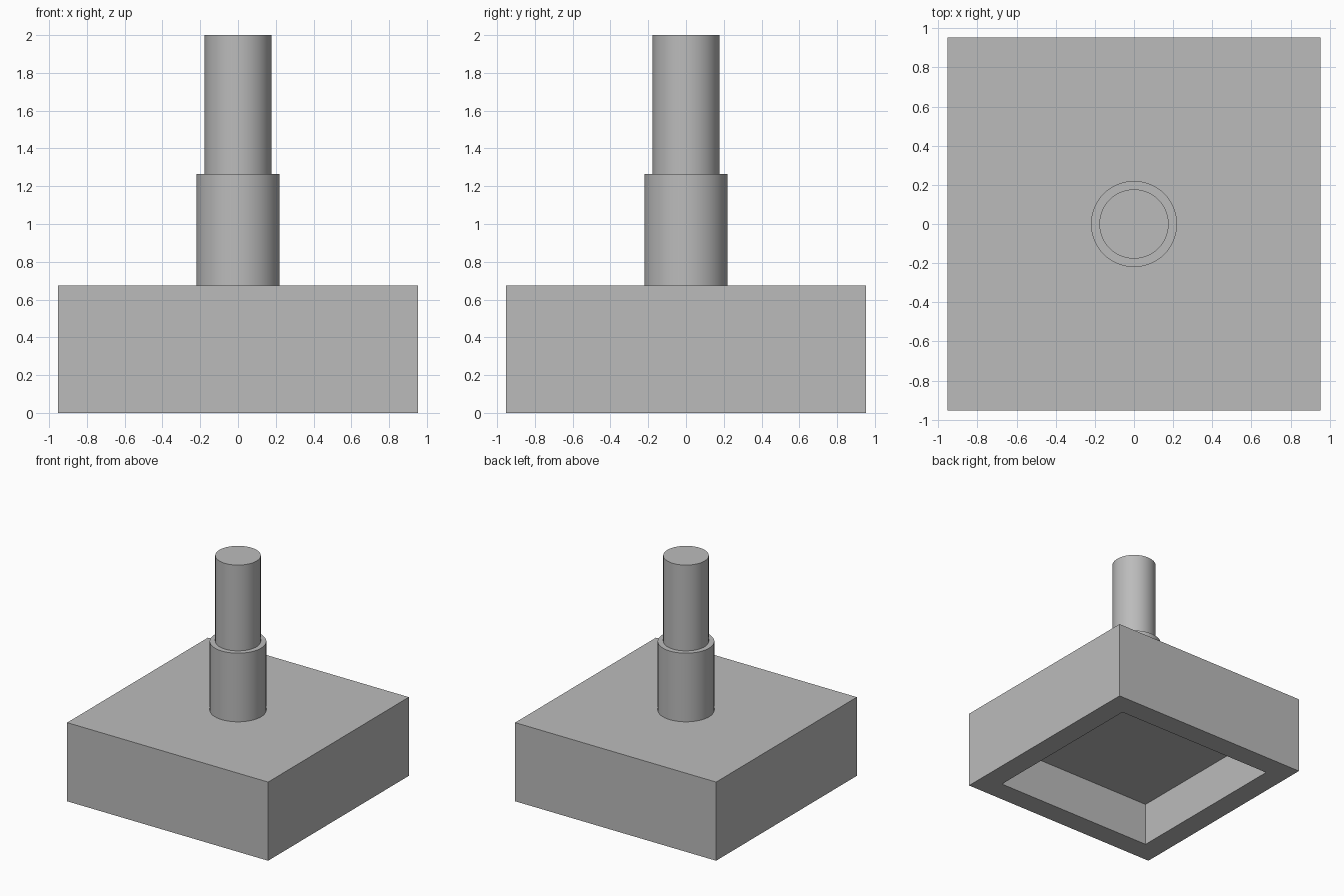
import bpy
import bmesh
import math

cube = bpy.data.objects.get("Cube")
if cube:
    bpy.data.objects.remove(cube, do_unlink=True)

HALF, BASE_TOP = 0.954, 0.675
INNER, CAVITY_TOP = 0.764, 0.375
SIDES = 96

grey = bpy.data.materials.new("plain_grey")
grey.use_nodes = True
COLOUR = (0.5, 0.5, 0.5, 1)
grey.diffuse_color = COLOUR
grey.node_tree.nodes["Principled BSDF"].inputs["Base Color"].default_value = COLOUR


def lathe_rings(name, rings, sides, turn=0.0, smooth=False):
    """Skin a stack of (radius, height) rings and cap both ends."""
    bm = bmesh.new()
    loops = []
    for radius, z in rings:
        angles = [turn + math.tau * i / sides for i in range(sides)]
        loops.append([bm.verts.new((radius * math.cos(a), radius * math.sin(a), z))
                      for a in angles])
    for low, high in zip(loops, loops[1:]):
        for i in range(sides):
            j = (i + 1) % sides
            bm.faces.new((low[i], low[j], high[j], high[i]))
    bm.faces.new(loops[0][::-1])
    bm.faces.new(loops[-1])
    bmesh.ops.recalc_face_normals(bm, faces=bm.faces)
    mesh = bpy.data.meshes.new(name)
    bm.to_mesh(mesh)
    bm.free()
    mesh.materials.append(grey)
    obj = bpy.data.objects.new(name, mesh)
    bpy.context.collection.objects.link(obj)
    if smooth:
        bpy.ops.object.select_all(action='DESELECT')
        obj.select_set(True)
        bpy.context.view_layer.objects.active = obj
        bpy.ops.object.shade_smooth_by_angle(angle=math.radians(30))
    return obj


# Square base, hollowed from below: cavity ceiling, rim, outer walls, top
diag = math.sqrt(2)
lathe_rings("hollow_base",
            [(INNER * diag, CAVITY_TOP), (INNER * diag, 0),
             (HALF * diag, 0), (HALF * diag, BASE_TOP)],
            4, turn=math.pi / 4)

# Round post with a thicker lower collar
lathe_rings("stepped_post",
            [(0.22, BASE_TOP), (0.22, 1.264), (0.177, 1.264), (0.177, 2)],
            SIDES, smooth=True)
